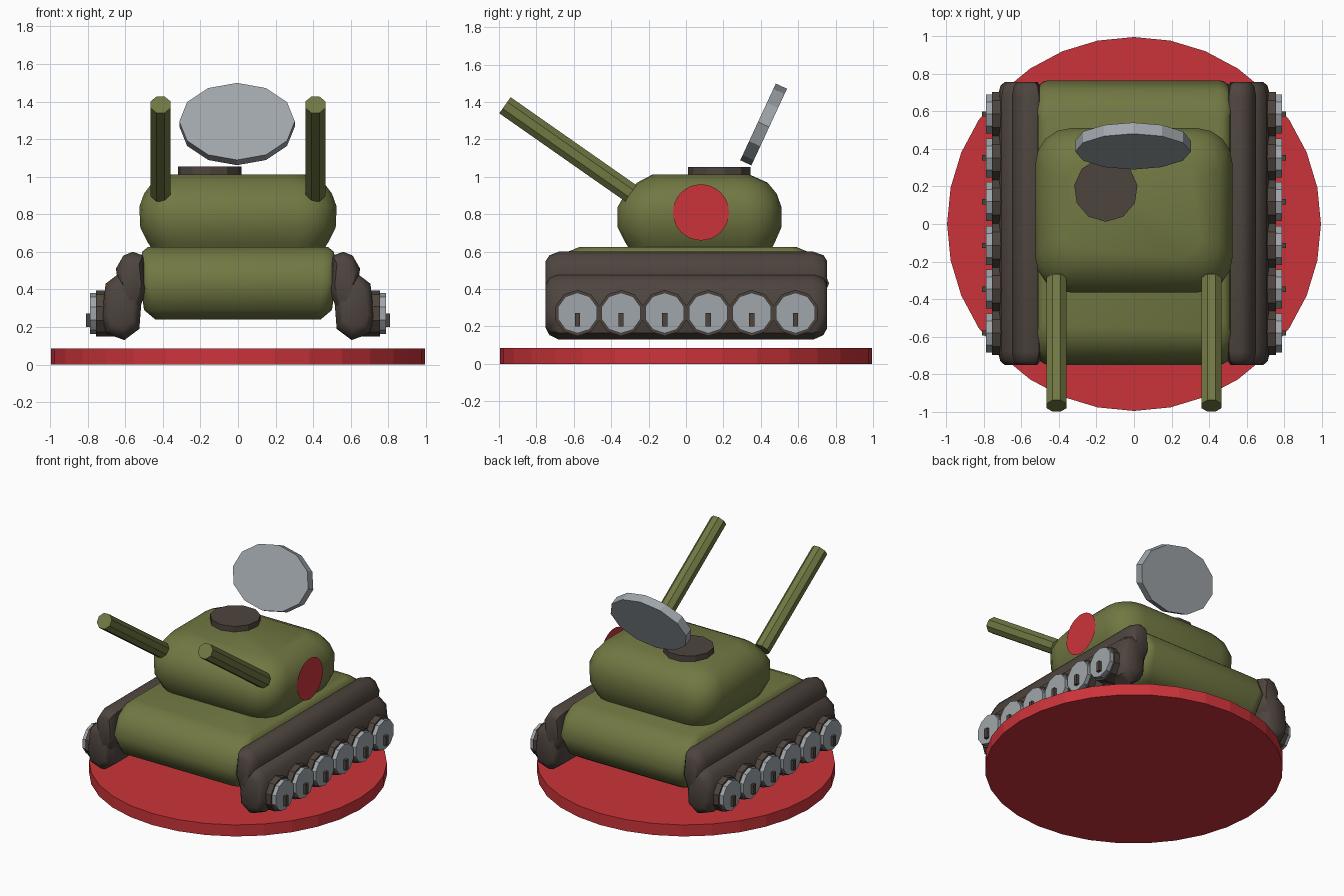
import bpy, bmesh
from math import sin, cos, pi, radians
from mathutils import Matrix, Vector

cube = bpy.data.objects.get("Cube")
if cube:
    bpy.data.objects.remove(cube, do_unlink=True)


def material(name, rgb):
    m = bpy.data.materials.new(name)
    m.use_nodes = True
    m.diffuse_color = (*rgb, 1)
    m.node_tree.nodes["Principled BSDF"].inputs["Base Color"].default_value = (*rgb, 1)
    return m


GREEN = material("olive green", (0.165, 0.187, 0.055))
BROWN = material("dark brown", (0.076, 0.058, 0.048))
GREY = material("light grey", (0.35, 0.38, 0.405))
RED = material("red", (0.60, 0.034, 0.042))


def finish(name, bm, mat, smooth=None):
    bmesh.ops.recalc_face_normals(bm, faces=bm.faces)
    mesh = bpy.data.meshes.new(name)
    bm.to_mesh(mesh)
    bm.free()
    mesh.materials.append(mat)
    ob = bpy.data.objects.new(name, mesh)
    bpy.context.collection.objects.link(ob)
    if smooth:
        bpy.ops.object.select_all(action="DESELECT")
        ob.select_set(True)
        bpy.context.view_layer.objects.active = ob
        bpy.ops.object.shade_smooth_by_angle(angle=radians(smooth))
    return ob


def loft(name, rings, mat, smooth=50):
    """Skin a list of equal-length point rings and cap both ends."""
    bm = bmesh.new()
    loops = [[bm.verts.new(p) for p in ring] for ring in rings]
    n = len(loops[0])
    for a, b in zip(loops, loops[1:]):
        for i in range(n):
            j = (i + 1) % n
            bm.faces.new((a[i], a[j], b[j], b[i]))
    bm.faces.new(loops[0])
    bm.faces.new(loops[-1])
    return finish(name, bm, mat, smooth)


def rounded_ring(z, hx, y0, y1, r, steps=4):
    """Horizontal rectangle with rounded corners."""
    pts = []
    corners = [(hx - r, y1 - r), (r - hx, y1 - r), (r - hx, y0 + r), (hx - r, y0 + r)]
    for k, (cx, cy) in enumerate(corners):
        for s in range(steps + 1):
            a = (k + s / steps) * pi / 2
            pts.append((cx + r * cos(a), cy + r * sin(a), z))
    return pts


def rod(name, start, end, radius, sides, mat, stretch=1, spin=0):
    """Prism between two points; stretch widens it along its local x."""
    start, end = Vector(start), Vector(end)
    axis = end - start
    turn = axis.to_track_quat("Z", "Y").to_matrix().to_4x4()
    place = (Matrix.Translation((start + end) / 2) @ turn
             @ Matrix.Diagonal((stretch, 1, 1, 1)) @ Matrix.Rotation(spin, 4, "Z"))
    bm = bmesh.new()
    bmesh.ops.create_cone(bm, cap_ends=True, segments=sides, radius1=radius,
                          radius2=radius, depth=axis.length, matrix=place)
    return finish(name, bm, mat)


# Round display base
rod("base_disc", (0, 0, 0), (0, 0, 0.085), 0.995, 32, RED)

# Hull and turret, stacked from rounded sections
hull = [(0.24, 0.44, -0.60, 0.62, 0.06), (0.29, 0.50, -0.69, 0.70, 0.07),
        (0.43, 0.52, -0.75, 0.765, 0.07), (0.55, 0.52, -0.70, 0.715, 0.07),
        (0.60, 0.51, -0.63, 0.65, 0.07), (0.625, 0.48, -0.57, 0.59, 0.06)]
loft("hull", [rounded_ring(*s) for s in hull], GREEN)

turret = [(0.61, 0.455, -0.30, 0.455, 0.14), (0.65, 0.48, -0.325, 0.475, 0.16),
          (0.73, 0.52, -0.365, 0.51, 0.19), (0.84, 0.525, -0.365, 0.51, 0.19),
          (0.91, 0.50, -0.325, 0.485, 0.18), (0.97, 0.455, -0.26, 0.435, 0.16),
          (1.012, 0.355, -0.18, 0.34, 0.10)]
loft("turret", [rounded_ring(*s) for s in turret], GREEN)

# Round marking on the turret's +x side
bm = bmesh.new()
bmesh.ops.create_circle(bm, cap_ends=True, segments=32, radius=0.15,
                        matrix=Matrix.Translation((0.53, 0.08, 0.81))
                        @ Matrix.Rotation(pi / 2, 4, "Y"))
finish("turret_marking", bm, RED)

# Hatch and tilted dish
rod("hatch", (-0.15, 0.182, 0.98), (-0.15, 0.182, 1.053), 0.17, 11, BROWN)
centre, axis = Vector((-0.005, 0.415, 1.28)), Vector((0, 0.905, -0.42))
rod("dish", centre - axis * 0.033, centre + axis * 0.033, 0.226, 12, GREY, stretch=1.36)

# Cross-sections (x, z) of the two track bulges
upper = [(0.65, 0.51), (0.61, 0.58), (0.56, 0.60), (0.505, 0.58),
         (0.487, 0.40), (0.525, 0.29), (0.58, 0.28), (0.63, 0.38)]
lower = [(0.51, 0.39), (0.525, 0.19), (0.605, 0.13), (0.70, 0.165),
         (0.725, 0.25), (0.705, 0.43), (0.64, 0.48), (0.55, 0.47)]
ends = [(-0.75, 0.66), (-0.73, 0.87), (-0.68, 1), (0.68, 1), (0.735, 0.87), (0.755, 0.66)]


def track(name, section, side):
    cx = sum(p[0] for p in section) / len(section)
    cz = sum(p[1] for p in section) / len(section)
    rings = [[(side * (cx + (x - cx) * s), y, cz + (z - cz) * s) for x, z in section]
             for y, s in ends]
    loft(name, rings, BROWN, 45)


for side, label in ((1, "left"), (-1, "right")):
    track(label + "_track_upper", upper, side)
    track(label + "_track_lower", lower, side)

    # Gun barrel
    rod(label + "_barrel", (side * 0.412, -0.295, 0.912), (side * 0.412, -0.968, 1.383),
        0.057, 8, GREEN, spin=pi / 8)

    # Road wheels: rim, face and bolt
    for i in range(6):
        y, z = -0.58 + 0.233 * i, 0.272
        tag = f"{label}_wheel_{i + 1}"
        rod(tag + "_rim", (side * 0.66, y, z), (side * 0.757, y, z), 0.123, 10, BROWN)
        rod(tag + "_face", (side * 0.75, y, z), (side * 0.787, y, z), 0.109, 10, GREY)
        bm = bmesh.new()
        bmesh.ops.create_cube(bm, size=1, matrix=Matrix.Translation((side * 0.79, y, 0.235))
                              @ Matrix.Diagonal((0.036, 0.028, 0.072, 1)))
        finish(tag + "_bolt", bm, BROWN)
